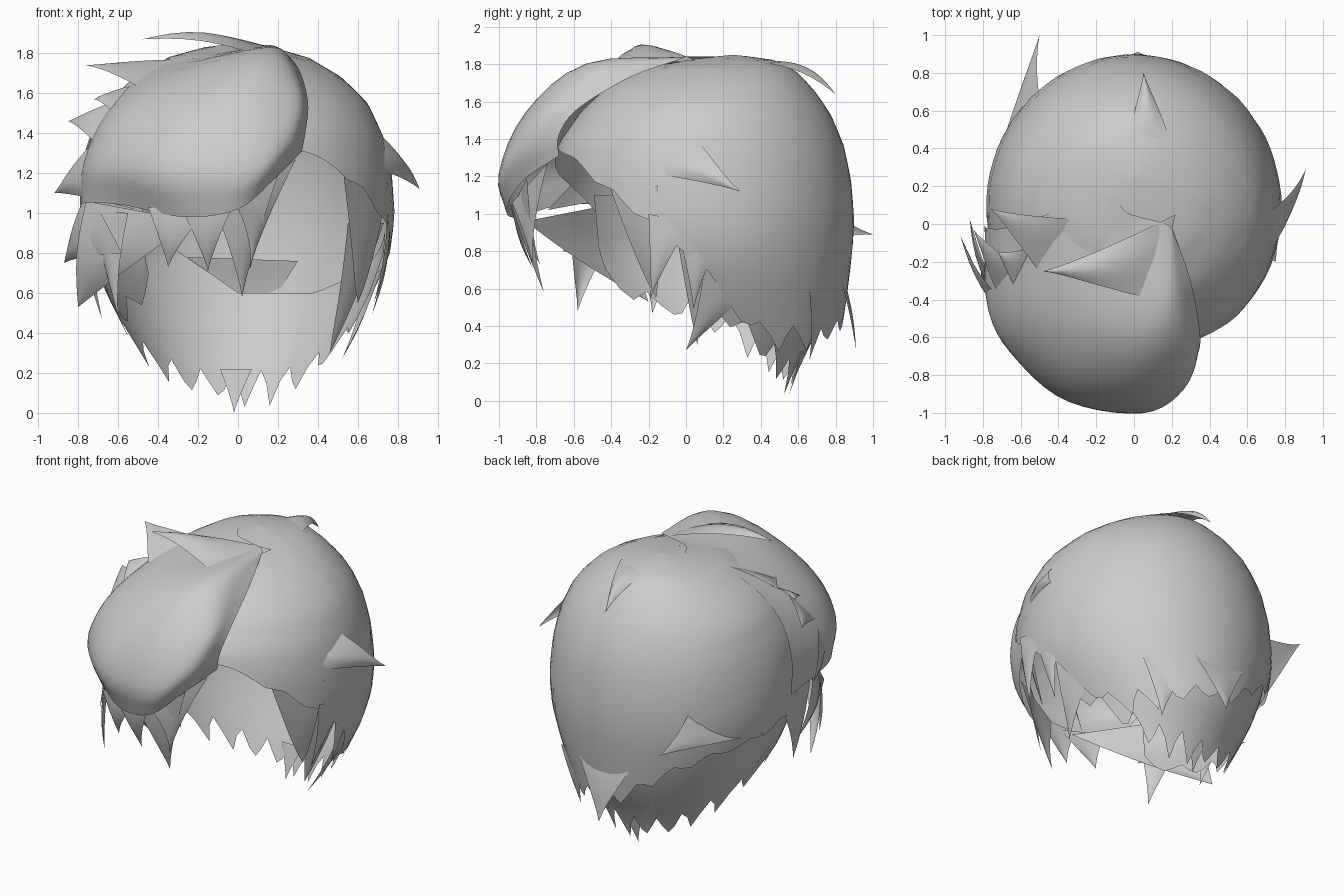
import bpy, math
from mathutils import Vector

cube = bpy.data.objects.get("Cube")
if cube:
    bpy.data.objects.remove(cube, do_unlink=True)

mat = bpy.data.materials.new("hair_grey")
mat.use_nodes = True
GREY = (0.6, 0.6, 0.6, 1)
mat.diffuse_color = GREY
mat.node_tree.nodes["Principled BSDF"].inputs["Base Color"].default_value = GREY
HEAD = Vector((0, 0.05, 0.9))


def sheet(name, rows):
    """Smooth open surface through equal-length rows of points, facing outward."""
    n = len(rows[0])
    verts = [p for r in rows for p in r]
    faces = [(i * n + j, i * n + j + 1, (i + 1) * n + j + 1, (i + 1) * n + j)
             for i in range(len(rows) - 1) for j in range(n - 1)]
    me = bpy.data.meshes.new(name)
    me.from_pydata(verts, [], faces)
    me.update()
    if sum(p.area * p.normal.dot(p.center - HEAD) for p in me.polygons) < 0:
        me.flip_normals()
    for p in me.polygons:
        p.use_smooth = True
    me.materials.append(mat)
    bpy.context.collection.objects.link(bpy.data.objects.new(name, me))


def table(rows, key):
    """Linear lookup in rows sorted by their first value."""
    if key <= rows[0][0]:
        return rows[0][1:]
    for a, b in zip(rows, rows[1:]):
        if key <= b[0]:
            t = (key - a[0]) / (b[0] - a[0])
            return [u + (v - u) * t for u, v in zip(a[1:], b[1:])]
    return rows[-1][1:]


def spline(pts, count):
    """Catmull-Rom resampling."""
    pts = [Vector(p) for p in pts]
    pts = [pts[0] * 2 - pts[1]] + pts + [pts[-1] * 2 - pts[-2]]
    segs = len(pts) - 3
    out = []
    for k in range(count):
        s = k / (count - 1) * segs
        i = min(int(s), segs - 1)
        t = s - i
        a, b, c, d = pts[i:i + 4]
        out.append(0.5 * (2 * b + (c - a) * t + (2 * a - 5 * b + 4 * c - d) * t * t
                          + (3 * b - a - 3 * c + d) * t ** 3))
    return out


def shell(name, rings, hem, cols, levels):
    """Wrap hair around the head (angle 0 = back); hem rows: angle, bottom, jag depth, top."""
    start, end = hem[0][0], hem[-1][0]
    rows = []
    for c in range(cols + 1):
        ang = start + (end - start) * c / cols
        a = math.radians(ang)
        low, jag, top = table(hem, ang)
        low -= jag * (0, 0.5, 1, 0.5)[c % 4] * (0.8 + 0.2 * math.sin(c * 1.9))
        col = []
        for k in range(levels + 1):
            z = top - (top - low) * (k / levels) ** 1.8
            rx, yb, yf = table(rings, z)
            col.append((rx * math.sin(a), (yb + yf) / 2 + (yb - yf) / 2 * math.cos(a), z))
        rows.append(col)
    sheet(name, rows)


# Outer cap: height, half width, back y, front y
cap_rings = [(0.2, .44, .80, -.3), (0.42, .57, .84, -.45), (0.6, .68, .865, -.58),
             (0.8, .76, .89, -.68), (0.98, .785, .90, -.72), (1.2, .77, .88, -.72),
             (1.38, .73, .84, -.68), (1.55, .65, .765, -.56), (1.68, .52, .67, -.42),
             (1.78, .35, .57, -.22), (1.83, .17, .45, .05), (1.85, 0, .25, .25)]
cap_hem = [(-180, 1.3, 0, 1.85), (-150, 1.15, 0, 1.85), (-130, 1.0, .05, 1.85),
           (-90, .86, .05, 1.85), (-50, .76, .05, 1.85), (-30, .65, .08, 1.85),
           (-10, .47, .1, 1.85), (40, .40, .14, 1.85), (70, .40, .14, 1.85),
           (84, .55, .12, 1.85), (95, .80, .08, 1.85), (110, .97, .06, 1.85),
           (125, 1.12, .04, 1.85), (150, 1.3, 0, 1.85), (180, 1.36, 0, 1.85)]
shell("outer_cap", cap_rings, cap_hem, 80, 18)

# Under layer tapering to the nape
nape_rings = [(0, .37, .54, -.05), (0.2, .45, .61, -.2), (0.4, .56, .72, -.4),
              (0.6, .66, .80, -.55), (0.8, .73, .85, -.64), (1.1, .75, .86, -.67)]
nape_hem = [(-140, .70, .15, 1.1), (-120, .58, .15, 1.1), (-90, .50, .17, 1.1),
            (-60, .34, .18, 1.0), (-35, .23, .18, .9), (0, .20, .2, .6),
            (35, .23, .18, .6), (60, .33, .18, .7), (92, .58, .15, .95)]
shell("nape_layer", nape_rings, nape_hem, 48, 10)

# Swept fringe lofted across guide strands, each running from the parting to the brow
guides = [
    [(.20, -.02, 1.83), (.30, -.30, 1.73), (.35, -.58, 1.56), (.34, -.68, 1.42), (.32, -.68, 1.31)],
    [(.20, -.02, 1.83), (.22, -.46, 1.80), (.29, -.74, 1.58), (.26, -.88, 1.35), (.18, -.88, 1.17)],
    [(.17, .00, 1.84), (.09, -.54, 1.80), (.04, -.86, 1.54), (.05, -1.0, 1.22), (.00, -.96, 1.02)],
    [(.10, .02, 1.84), (-.12, -.50, 1.76), (-.27, -.80, 1.52), (-.35, -.94, 1.22), (-.27, -.90, .98)],
    [(.02, .04, 1.84), (-.30, -.38, 1.72), (-.52, -.62, 1.50), (-.62, -.72, 1.24), (-.57, -.70, 1.04)],
    [(-.05, .07, 1.84), (-.40, -.20, 1.71), (-.64, -.40, 1.50), (-.76, -.46, 1.25), (-.77, -.44, 1.05)],
    [(-.10, .15, 1.84), (-.46, .05, 1.72), (-.68, -.02, 1.50), (-.78, -.02, 1.25), (-.79, .0, 1.0)],
]
strands = [spline(g, 17) for g in guides]
sheet("swept_fringe", [spline(row, 31) for row in zip(*strands)])


def lock(name, a, b, tip, bulge=0.025, taper=1.2):
    """Pointed lock: base corners a and b drawn together to a tip, swelling outward."""
    a, b, tip = Vector(a), Vector(b), Vector(tip)
    mid = (a + b) / 2
    rows = []
    for k in range(9):
        t = k / 8
        row = []
        for j in range(5):
            s = j / 4
            p = mid.lerp(tip, t) + (a.lerp(b, s) - mid) * (1 - t) ** taper
            swell = math.sin(math.pi * t) * (0.5 + 0.5 * math.sin(math.pi * s))
            row.append(p + (p - HEAD).normalized() * bulge * swell)
        rows.append(row)
    sheet(name, rows)


# Crown locks
lock("crown_cowlick", (.22, .05, 1.82), (.10, -.40, 1.79), (-.48, -.25, 1.87), .07)
lock("crown_back_lock", (-.05, .40, 1.82), (.21, .40, 1.81), (.05, .80, 1.64), .07)

# Flicked locks on the swept side, top to bottom
lock("swept_flick_1", (-.22, .02, 1.77), (-.48, -.28, 1.62), (-.76, .08, 1.74))
lock("swept_flick_2", (-.52, -.12, 1.64), (-.62, -.35, 1.50), (-.72, -.15, 1.57))
lock("swept_flick_3", (-.56, -.25, 1.58), (-.70, -.42, 1.34), (-.85, -.03, 1.46))
lock("swept_flick_4", (-.70, -.40, 1.38), (-.52, -.74, 1.02), (-.92, -.06, 1.10), .05)
lock("swept_flick_5", (-.75, -.30, 1.12), (-.58, -.66, .80), (-.87, .03, .75), .05)
lock("swept_flick_6", (-.76, -.35, 1.06), (-.22, -.86, .96), (-.80, -.20, .53), .06, 1.0)
lock("swept_side_lock", (-.76, .10, 1.0), (-.73, -.30, 1.0), (-.68, -.18, .47), .04)
lock("swept_cheek_lock", (-.72, -.30, 1.02), (-.55, -.62, 1.0), (-.60, -.58, .48), .04)

# Tufts under the fringe
lock("fringe_tuft_1", (-.45, -.82, 1.03), (-.17, -.91, 1.0), (-.35, -.78, .73))
lock("fringe_tuft_2", (-.28, -.90, 1.02), (-.02, -.94, 1.05), (-.15, -.82, .71))
lock("fringe_tuft_3", (-.12, -.93, 1.04), (.20, -.85, 1.19), (.02, -.76, .58))
lock("fringe_tuft_4", (-.02, -.93, 1.06), (.29, -.74, 1.27), (.06, -.82, .72), .02, 1.5)

# Parted side: long wing, sideburns and the strands turned in towards the face
lock("parted_wing", (.68, .04, 1.42), (.56, -.44, 1.24), (.91, .29, 1.12), .06)
lock("parted_sideburn_1", (.75, -.20, 1.0), (.77, .02, .95), (.68, -.19, .55))
lock("parted_sideburn_2", (.76, -.05, .95), (.76, .20, .95), (.67, .04, .49))
lock("parted_sideburn_3", (.72, .10, .72), (.64, .42, .66), (.52, .00, .27))
lock("parted_inner_1", (.75, -.15, 1.15), (.53, -.42, 1.18), (.60, -.16, .55), .02, .8)
lock("parted_inner_2", (.73, .12, .95), (.55, -.06, .95), (.46, .06, .30), .02, .9)

# Back locks
lock("back_flare_lock", (-.50, .66, 1.08), (-.755, .24, .82), (-.50, 1.0, .89), .02)
lock("back_nape_lock_1", (-.25, .81, .78), (.30, .79, .76), (.02, .91, .27), .03)
lock("back_nape_lock_2", (.22, .79, .60), (.48, .66, .58), (.33, .66, .22), .02)
lock("back_nape_point", (-.09, .60, .22), (.07, .60, .22), (-.02, .54, 0), 0)
